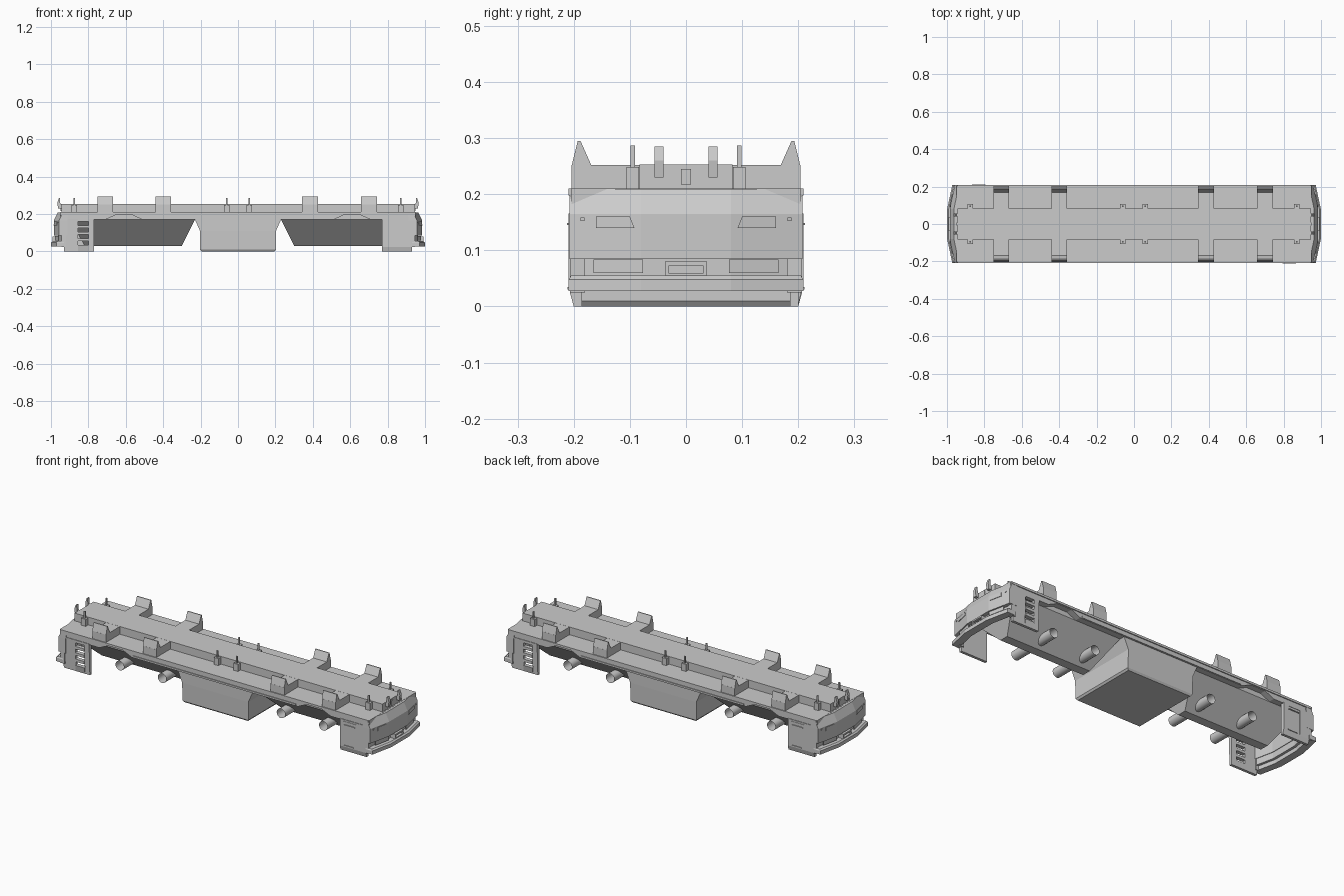
import bpy, bmesh
from math import pi, radians

if "Cube" in bpy.data.objects:
    bpy.data.objects.remove(bpy.data.objects["Cube"])


def make(name, bm, smooth=False):
    bmesh.ops.recalc_face_normals(bm, faces=bm.faces)
    me = bpy.data.meshes.new(name)
    bm.to_mesh(me)
    bm.free()
    ob = bpy.data.objects.new(name, me)
    bpy.context.collection.objects.link(ob)
    if smooth:
        me.shade_smooth()
    return ob


def loft(name, rings):
    """Skin equal-length rings of points and cap both ends."""
    bm = bmesh.new()
    vs = [[bm.verts.new(p) for p in r] for r in rings]
    n = len(rings[0])
    for a, b in zip(vs, vs[1:]):
        for i in range(n):
            j = (i + 1) % n
            bm.faces.new((a[i], a[j], b[j], b[i]))
    bm.faces.new(vs[0])
    bm.faces.new(vs[-1])
    return make(name, bm)


def boxes(name, items):
    """Several boxes (x0, x1, y0, y1, z0, z1) in one object."""
    bm = bmesh.new()
    for x0, x1, y0, y1, z0, z1 in items:
        vs = bmesh.ops.create_cube(bm, size=1)['verts']
        for v in vs:
            v.co = (x1 if v.co.x > 0 else x0, y1 if v.co.y > 0 else y0,
                    z1 if v.co.z > 0 else z0)
    return make(name, bm)


def rect(x0, x1, y0, y1, z):
    return [(x0, y0, z), (x1, y0, z), (x1, y1, z), (x0, y1, z)]


def turned(ob):
    """Copy rotated half a turn about z, for the opposite end."""
    c = ob.copy()
    c.name = ob.name + "_opposite"
    c.rotation_euler.z = pi
    bpy.context.collection.objects.link(c)


# Main deck slab with shallow wheel arches along the lower edge
half = [(.23, .17), (.51, .17), (.565, .195), (.655, .195), (.71, .17), (.95, .17)]
prof = [(-x, z) for x, z in reversed(half)] + half + [(.95, .21), (-.95, .21)]
loft("deck", [[(x, y, z) for x, z in prof] for y in (-.204, .204)])
boxes("side_rails", [(-.945, .945, s * .206 - .003, s * .206 + .003, z, z + h)
                     for s in (-1, 1) for z, h in ((.198, .012),)]
      + [(-.5, .5, s * .205 - .003, s * .205 + .003, .172, .182) for s in (-1, 1)])

# Raised spine with cross arms
boxes("spine", [(-.945, .945, -.083, .083, .2, .253)])
arm_x = (-.71, -.4, .38 + .005, .7)
boxes("cross_arms", [(x - .042, x + .042, -.204, .204, .2, .2525) for x in arm_x])

# Wedge-shaped body supports at the arm tips
for x in arm_x:
    for s in (-1, 1):
        p = [(.168, .25), (.188, .295), (.193, .295), (.204, .25)]
        loft("body_support", [[(x + d, s * y, z) for y, z in p] for d in (-.042, .042)])

# Clip posts on small plinths
items = []
for x in (-.875, -.06, .06, .87):
    for s in (-1, 1):
        y = s * .095
        items += [(x - .014, x + .014, y - .011, y + .011, .2, .249),
                  (x - .004, x + .004, y - .004, y + .004, .24, .287)]
boxes("clip_posts", items)

# Central tank, flared at the top
loft("tank", [rect(-.195, .195, -.19, .19, 0), rect(-.203, .203, -.197, .197, .01),
              rect(-.203, .203, -.2, .2, .11), rect(-.232, .232, -.2, .2, .175)])

# Tapered underbody hulls above the axles
hull = loft("underbody", [rect(.3, .82, -.025, .025, .03), rect(.23, .9, -.17, .17, .17),
                          rect(.23, .9, -.17, .17, .2)])
turned(hull)

# Open axle tubes
for x in (-.625, -.365, .365, .625):
    bm = bmesh.new()
    bmesh.ops.create_cone(bm, cap_ends=False, segments=16, radius1=.026, radius2=.026, depth=.29)
    tube = make("axle_tube", bm, True)
    tube.rotation_euler.x = radians(90)
    tube.location = (x, 0, .07)

# Side skirts: louvred one at the left, door panel at the right
Y0, Y1 = -.207, -.185
slots = (.035, .07, .105, .14)
bars = [(-.93, -.855, Y0, Y1, 0, .175), (-.8, -.77, Y0, Y1, 0, .175),
        (-.855, -.8, Y0, Y1, 0, slots[0])]
for a, b in zip(slots, slots[1:] + (.175,)):
    bars.append((-.855, -.8, Y0, Y1, a + .02, b))
louvre = boxes("louvre_skirt", bars)
door = loft("door_skirt", [rect(.77, .93, Y0 + .007, Y1, 0), rect(.77, .93, Y0, Y1, .025),
                           rect(.77, .93, Y0, Y1, .175)])
for v in louvre.data.vertices:
    if v.co.z < .001 and v.co.y < -.2:
        v.co.y += .007
frame = boxes("door_frame", [(.795, .799, -.209, -.2, .03, .165), (.87, .874, -.209, -.2, .03, .165),
                             (.795, .874, -.209, -.2, .162, .166), (.795, .855, -.211, -.2, .03, .035),
                             (.80, .865, -.212, -.2, .145, .149)])
for ob in (louvre, door, frame):
    turned(ob)


# Faceted end fascia, recess and bumper
def end_x(y):
    return .985 - .027 * max(0, abs(y) - .08) / .127


def end_ring(z, off, depth, w=.208):
    ys = (-w, -.08, .08, w)
    return ([(end_x(y) + off, y, z) for y in ys]
            + [(end_x(y) + off - depth, y, z) for y in reversed(ys)])


def end_plate(name, pts, t=.003):
    """Thin plate of (y, z) points lying on the fascia."""
    return loft(name, [[(end_x(y) + d, y, z) for y, z in pts] for d in (-.01, t)])


parts = [
    loft("end_fascia", [end_ring(.085, 0, .045), end_ring(.165, 0, .045),
                        end_ring(.209, -.022, .03, .207)]),
    loft("end_recess", [end_ring(.05, -.022, .02, .2), end_ring(.09, -.022, .02, .2)]),
    loft("bumper", [end_ring(.028, .014, .042, .209), end_ring(.048, .014, .042, .209),
                    end_ring(.055, .006, .034, .205)]),
    boxes("corner_posts", [(.92, .945, min(s * .18, s * .207), max(s * .18, s * .207), .025, .2)
                           for s in (-1, 1)]),
    boxes("coupler", [(.95, .992, -.037, .037, .072, .08), (.95, .992, -.037, .037, .055, .06),
                      (.95, .992, -.037, -.031, .055, .08), (.95, .992, .031, .037, .055, .08)]),
    boxes("end_marker", [(.94, .948, -.009, .009, .217, .245)]),
]
for s in (-1, 1):
    parts.append(end_plate("headlight", [(s * .092, .14), (s * .16, .14), (s * .16, .16), (s * .1, .16)]))
    parts.append(end_plate("marker_lamp", [(s * .181, .152), (s * .188, .152), (s * .188, .159), (s * .181, .159)]))
    parts.append(end_plate("lower_trim", [(s * .077, .06), (s * .165, .06), (s * .165, .084), (s * .077, .084)], -.006))
    # Hooked end tab
    tab = [(.935, .23), (.962, .23), (.966, .26), (.958, .285), (.952, .285), (.95, .253), (.935, .253)]
    parts.append(loft("end_tab", [[(x, s * .048 + d, z) for x, z in tab] for d in (-.008, .008)]))
for ob in parts:
    turned(ob)
